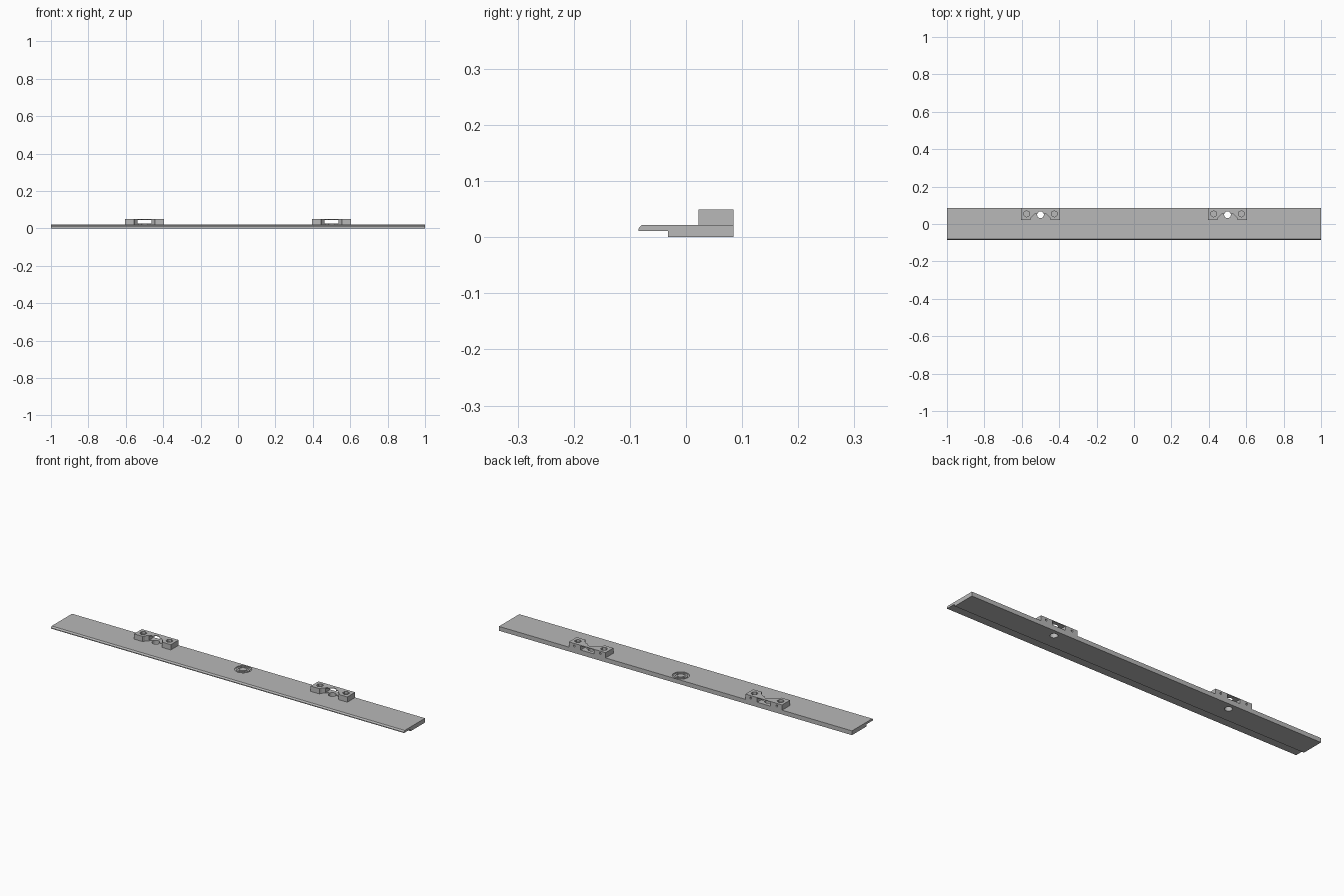
import bpy, bmesh, math
from mathutils import Matrix

old = bpy.data.objects.get("Cube")
if old:
    bpy.data.objects.remove(old, do_unlink=True)

grey = bpy.data.materials.new("plain grey")
grey.use_nodes = True
colour = (0.48, 0.48, 0.48, 1)
grey.diffuse_color = colour
grey.node_tree.nodes["Principled BSDF"].inputs["Base Color"].default_value = colour

PLATE_TOP, BLOCK_TOP, BACK = 0.022, 0.049, 0.085


def finish(name, bm):
    bmesh.ops.recalc_face_normals(bm, faces=bm.faces)
    mesh = bpy.data.meshes.new(name)
    bm.to_mesh(mesh)
    bm.free()
    mesh.materials.append(grey)
    ob = bpy.data.objects.new(name, mesh)
    bpy.context.collection.objects.link(ob)
    return ob


def prism(name, points, offset):
    """Extrude a closed outline of 3D points along an offset."""
    bm = bmesh.new()
    face = bm.faces.new([bm.verts.new(p) for p in points])
    new = bmesh.ops.extrude_face_region(bm, geom=[face])["geom"]
    bmesh.ops.translate(bm, vec=offset,
                        verts=[v for v in new if isinstance(v, bmesh.types.BMVert)])
    return finish(name, bm)


def box(name, x0, x1, y0, y1, z0, z1):
    return prism(name, [(x0, y0, z0), (x1, y0, z0), (x1, y1, z0), (x0, y1, z0)],
                 (0, 0, z1 - z0))


def cylinder(name, centre, radius, depth, sides=32, axis="Z"):
    bm = bmesh.new()
    turn = Matrix.Rotation(math.pi / 2, 4, "X") if axis == "Y" else Matrix()
    bmesh.ops.create_cone(bm, cap_ends=True, segments=sides, radius1=radius,
                          radius2=radius, depth=depth,
                          matrix=Matrix.Translation(centre) @ turn)
    return finish(name, bm)


def cut(target, cutter):
    cutter.hide_render = True
    cutter.hide_viewport = True
    mod = target.modifiers.new("cut", "BOOLEAN")
    mod.operation = "DIFFERENCE"
    mod.solver = "EXACT"
    mod.object = cutter


def apply_cuts(target):
    """Bake the cuts and remove the helper shapes."""
    graph = bpy.context.evaluated_depsgraph_get()
    mesh = bpy.data.meshes.new_from_object(target.evaluated_get(graph))
    helpers = [m.object for m in target.modifiers]
    target.modifiers.clear()
    target.data = mesh
    for h in helpers:
        bpy.data.objects.remove(h, do_unlink=True)


# Long plate with a stepped underside and a bevelled front lip
profile = [(-0.085, 0.011), (-0.032, 0.011), (-0.032, 0), (BACK, 0),
           (BACK, PLATE_TOP), (-0.079, PLATE_TOP), (-0.085, 0.015)]
plate = prism("base_plate", [(-1, y, z) for y, z in profile], (2, 0, 0))

# Shallow ring grooves in the middle of the plate
for r in (0.04, 0.024):
    groove = cylinder("groove_cutter", (0, 0.042, PLATE_TOP), r, 0.006)
    cut(groove, cylinder("groove_core", (0, 0.042, PLATE_TOP), r - 0.007, 0.02))
    apply_cuts(groove)
    cut(plate, groove)

# Two clamp blocks, each over a hole through the plate
for side, cx in (("right", -0.5), ("left", 0.5)):
    outline = [(-0.104, BACK), (-0.104, 0.022), (-0.055, 0.022), (-0.05, 0.033),
               (-0.03, 0.053), (0.03, 0.053), (0.05, 0.033), (0.055, 0.022),
               (0.104, 0.022), (0.104, BACK)]
    block = prism(side + "_clamp_block", [(cx + x, y, PLATE_TOP) for x, y in outline],
                  (0, 0, BLOCK_TOP - PLATE_TOP))
    # Window through the back wall
    cut(block, box("window_cutter", cx - 0.037, cx + 0.037, 0.03, 0.1, 0.025, 0.046))
    # Hole shared by plate and block
    for part in (plate, block):
        cut(part, cylinder("hole_cutter", (cx, 0.049, 0.02), 0.018, 0.1))
    # Hexagonal pockets on top and small screw holes at the back
    for s in (-1, 1):
        cut(block, cylinder("pocket_cutter", (cx + s * 0.074, 0.054, BLOCK_TOP),
                            0.017, 0.024, sides=6))
        cut(block, cylinder("screw_cutter", (cx + s * 0.074, BACK, 0.036),
                            0.005, 0.02, sides=16, axis="Y"))
    apply_cuts(block)

apply_cuts(plate)
